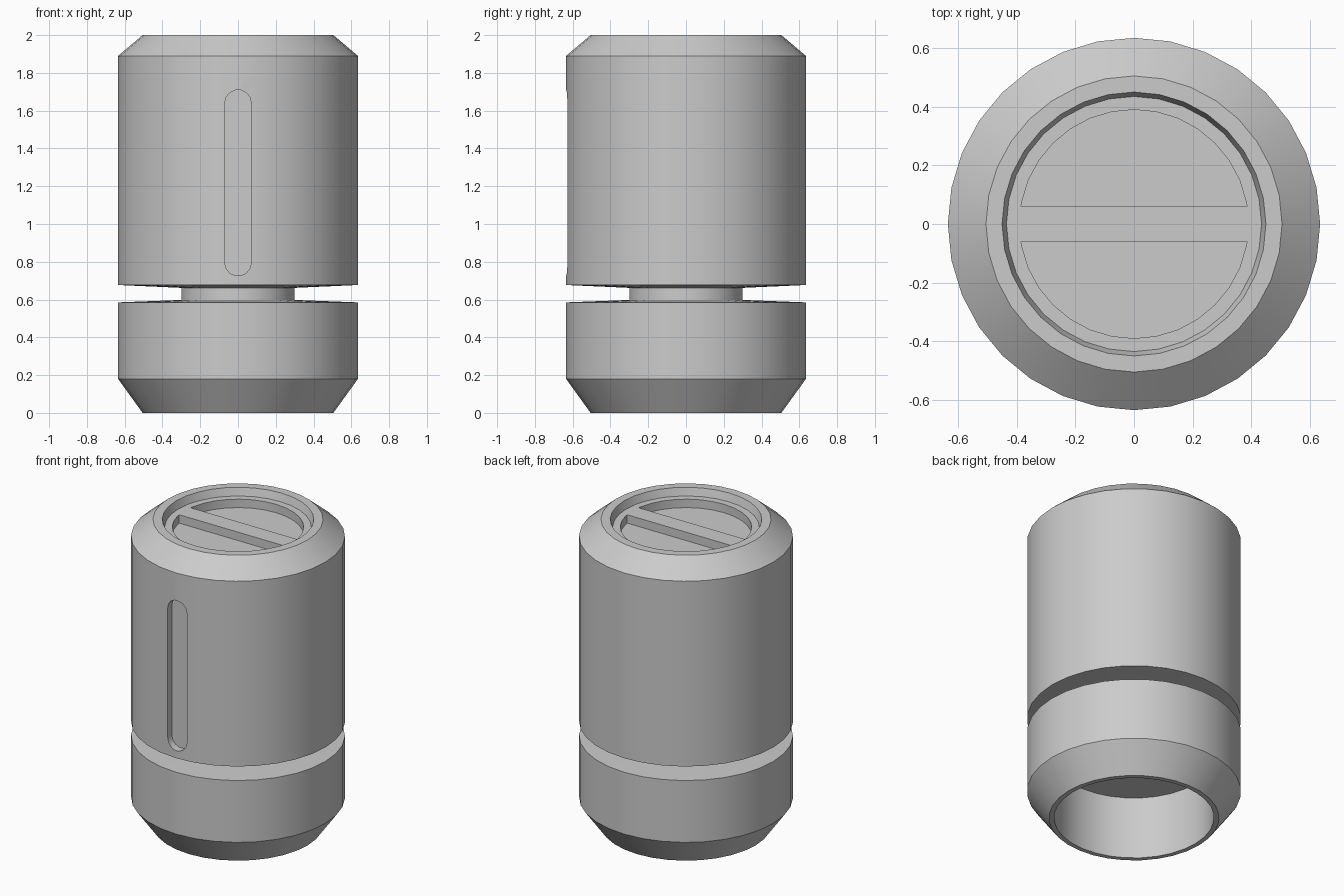
import bpy, bmesh
from math import sin, cos, pi, asin

if "Cube" in bpy.data.objects:
    bpy.data.objects.remove(bpy.data.objects["Cube"])

SIDES = 32


def make_object(name, bm):
    bmesh.ops.recalc_face_normals(bm, faces=bm.faces[:])
    mesh = bpy.data.meshes.new(name)
    bm.to_mesh(mesh)
    bm.free()
    ob = bpy.data.objects.new(name, mesh)
    bpy.context.collection.objects.link(ob)
    return ob


def lathe(name, profile):
    """Revolve (radius, z) points about z and cap both ends."""
    bm = bmesh.new()
    rings = [[bm.verts.new((r * cos(2 * pi * i / SIDES), r * sin(2 * pi * i / SIDES), z))
              for i in range(SIDES)] for r, z in profile]
    for a, b in zip(rings, rings[1:]):
        for i in range(SIDES):
            j = (i + 1) % SIDES
            bm.faces.new((a[i], a[j], b[j], b[i]))
    bm.faces.new(rings[0])
    bm.faces.new(rings[-1])
    return make_object(name, bm)


def prism(name, points, offset):
    """Extrude a closed outline of 3D points by an offset."""
    bm = bmesh.new()
    face = bm.faces.new([bm.verts.new(p) for p in points])
    ext = bmesh.ops.extrude_face_region(bm, geom=[face], use_keep_orig=True)
    bmesh.ops.translate(bm, vec=offset,
                        verts=[g for g in ext["geom"] if isinstance(g, bmesh.types.BMVert)])
    return make_object(name, bm)


# Canister body: hollow base, waist groove, chamfered shoulder, sunken lid
body = lathe("canister_body", [
    (0.475, 0.41), (0.475, 0.0), (0.505, 0.0), (0.635, 0.18), (0.635, 0.585),
    (0.30, 0.598), (0.30, 0.662), (0.635, 0.677), (0.635, 1.89), (0.505, 2.0),
    (0.45, 2.0), (0.435, 1.95)])

cutters = []

# Half-moon finger recesses either side of the lid's grip bar
R, BAR = 0.39, 0.06
a0 = asin(BAR / R)
angles = [a0] + [2 * pi * i / SIDES for i in range(1, SIDES // 2)] + [pi - a0]
for side in (1, -1):
    outline = [(R * cos(a), side * R * sin(a), 1.895) for a in angles]
    cutters.append(prism("lid_recess_cutter", outline, (0, 0, 0.2)))

# Rounded vertical slot on the front
W, N = 0.07, 7
outline = [(W * cos(pi * i / N), -0.585, 1.64 + W * sin(pi * i / N)) for i in range(N + 1)]
outline += [(-x, y, 2.435 - z) for x, y, z in outline]
cutters.append(prism("front_slot_cutter", outline, (0, -0.2, 0)))

# Cut the recesses and bake the result
for c in cutters:
    c.hide_render = True
    mod = body.modifiers.new("cut", "BOOLEAN")
    mod.operation = "DIFFERENCE"
    mod.solver = "EXACT"
    mod.object = c
bpy.context.view_layer.update()
deps = bpy.context.evaluated_depsgraph_get()
baked = bpy.data.meshes.new_from_object(body.evaluated_get(deps))
body.modifiers.clear()
body.data = baked
baked.name = "canister_body"
for c in cutters:
    bpy.data.objects.remove(c)

# Smooth sides with crisp edges
bpy.ops.object.select_all(action="DESELECT")
body.select_set(True)
bpy.context.view_layer.objects.active = body
bpy.ops.object.shade_smooth_by_angle(angle=pi / 6)
